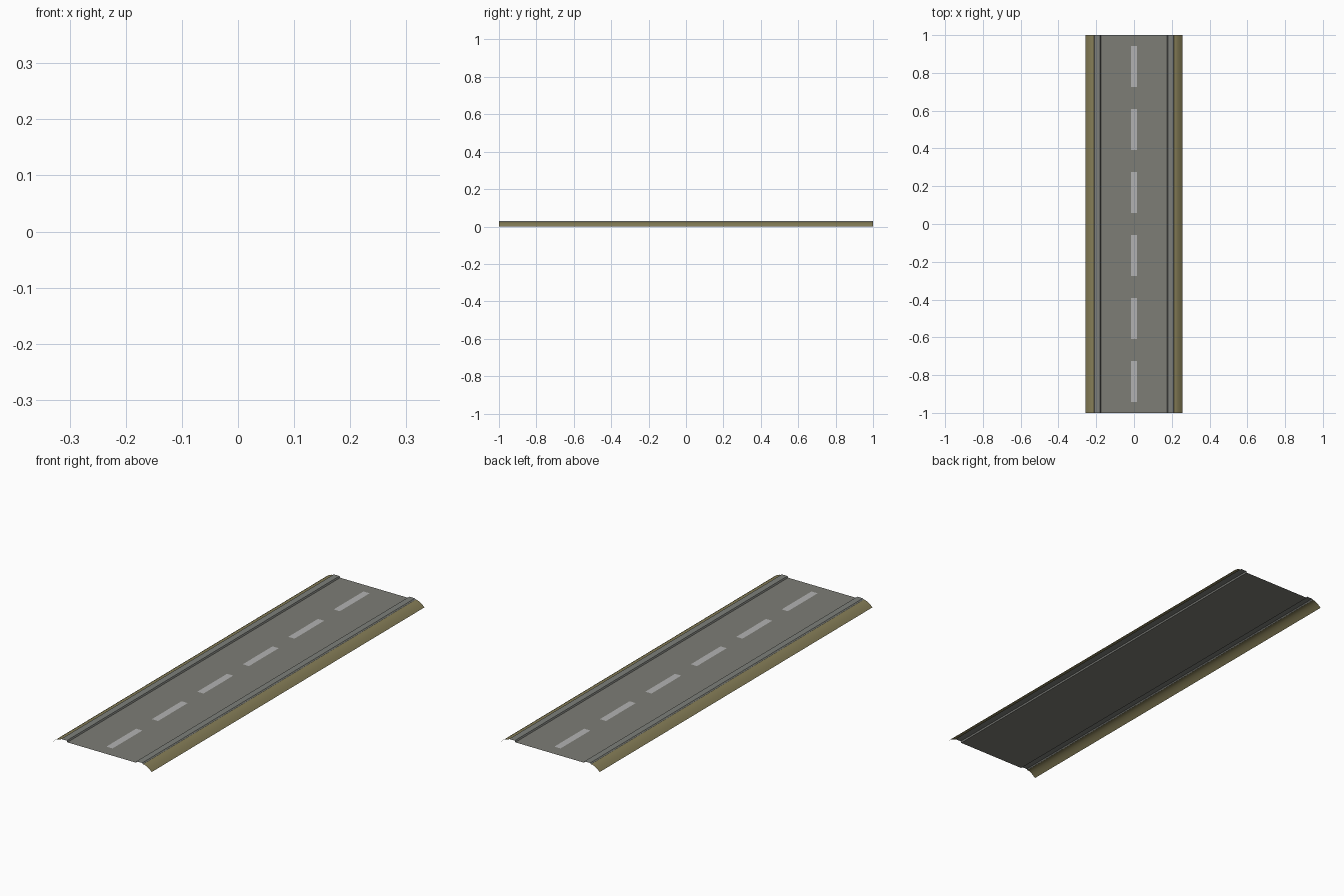
import bpy, bmesh

if "Cube" in bpy.data.objects:
    bpy.data.objects.remove(bpy.data.objects["Cube"])

def material(name, rgb):
    m = bpy.data.materials.new(name)
    m.diffuse_color = (*rgb, 1)
    m.use_nodes = True
    m.node_tree.nodes["Principled BSDF"].inputs["Base Color"].default_value = m.diffuse_color
    return m

asphalt = material("asphalt grey", (0.205, 0.205, 0.180))
kerb_grey = material("kerb grey", (0.205, 0.212, 0.195))
earth = material("olive earth", (0.235, 0.205, 0.095))
paint = material("line paint", (0.45, 0.45, 0.45))

ROAD_Z, TOP_Z = 0.022, 0.029

def add_object(name, bm, mat):
    bmesh.ops.recalc_face_normals(bm, faces=bm.faces)
    for f in bm.faces:          # open sheets: make every face look upward
        if f.normal.z < 0:
            f.normal_flip()
    me = bpy.data.meshes.new(name)
    bm.to_mesh(me)
    bm.free()
    me.materials.append(mat)
    ob = bpy.data.objects.new(name, me)
    bpy.context.collection.objects.link(ob)
    return ob

def strip(name, profile, mat, smooth=False):
    """Sweep an x-z profile along the full length of the road."""
    bm = bmesh.new()
    rows = [[bm.verts.new((x, y, z)) for x, z in profile] for y in (-1, 1)]
    for i in range(len(profile) - 1):
        f = bm.faces.new((rows[0][i], rows[0][i + 1], rows[1][i + 1], rows[1][i]))
        f.smooth = smooth
    return add_object(name, bm, mat)

# Road surface
strip("road_surface", [(-0.176, ROAD_Z), (0.176, ROAD_Z)], asphalt)

# Raised kerbs and rounded earth shoulders on both sides
kerb = [(0.176, ROAD_Z), (0.179, TOP_Z), (0.208, TOP_Z), (0.213, 0.0245)]
shoulder = [(0.213, 0.0245), (0.222, 0.0235), (0.231, 0.020),
            (0.240, 0.0145), (0.249, 0.0075), (0.257, 0.0)]
for side, s in (("left", -1), ("right", 1)):
    strip("kerb_" + side, [(s * x, z) for x, z in kerb], kerb_grey)
    strip("shoulder_" + side, [(s * x, z) for x, z in shoulder], earth, True)

# Dashed centre line, thin plates just above the road
bm = bmesh.new()
for i in range(6):
    cy = (i - 2.5) / 3
    bm.faces.new([bm.verts.new((sx * 0.016, cy + sy * 0.109, ROAD_Z + 0.001))
                  for sx, sy in ((-1, -1), (1, -1), (1, 1), (-1, 1))])
add_object("centre_dashes", bm, paint)
